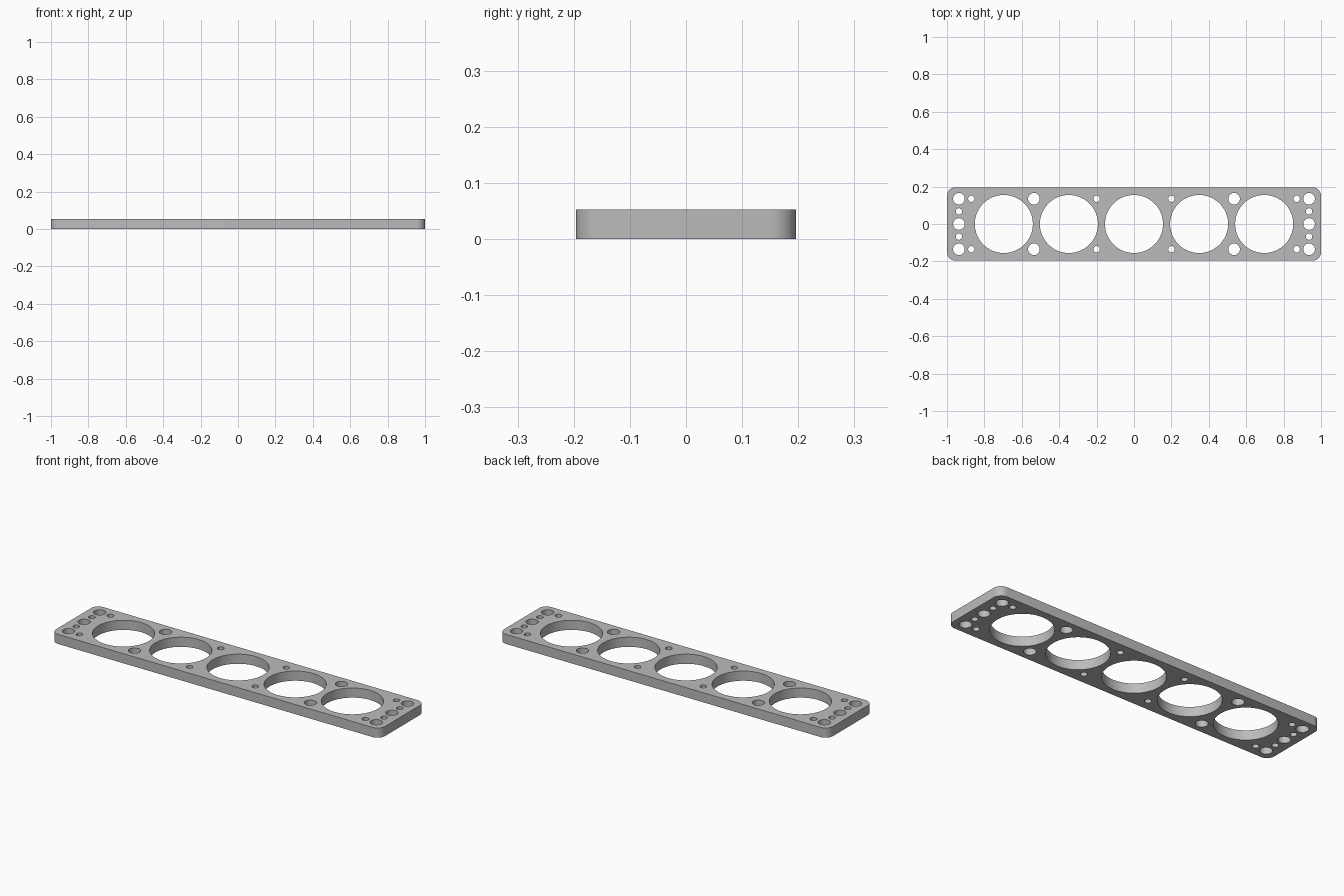
import bpy, bmesh, math
from mathutils import Matrix

if "Cube" in bpy.data.objects:
    bpy.data.objects.remove(bpy.data.objects["Cube"])

LENGTH, WIDTH, THICK, CORNER = 2.0, 0.392, 0.053, 0.045

steel = bpy.data.materials.new("grey metal")
steel.use_nodes = True
colour = (0.5, 0.5, 0.5, 1)
steel.diffuse_color = colour
steel.node_tree.nodes["Principled BSDF"].inputs["Base Color"].default_value = colour


def make_object(name, bm):
    mesh = bpy.data.meshes.new(name)
    bm.to_mesh(mesh)
    bm.free()
    mesh.materials.append(steel)
    obj = bpy.data.objects.new(name, mesh)
    bpy.context.collection.objects.link(obj)
    return obj


# Plate with rounded vertical corners
bm = bmesh.new()
bmesh.ops.create_cube(bm, size=1)
bmesh.ops.scale(bm, vec=(LENGTH, WIDTH, THICK), verts=bm.verts)
bmesh.ops.translate(bm, vec=(0, 0, THICK / 2), verts=bm.verts)
uprights = [e for e in bm.edges
            if abs(e.verts[0].co.z - e.verts[1].co.z) > THICK / 2]
bmesh.ops.bevel(bm, geom=uprights, offset=CORNER, segments=10,
                profile=0.5, affect='EDGES')
plate = make_object("gasket_plate", bm)

# Drill layout: (x, y, radius)
BORE, BOLT, PIN = 0.155, 0.031, 0.017
holes = [(i * 0.348, 0, BORE) for i in range(-2, 3)]
for sx in (-1, 1):
    holes.append((sx * 0.936, 0, BOLT))
    for sy in (-1, 1):
        y = sy * 0.135
        holes += [(sx * 0.936, y, BOLT), (sx * 0.535, y, BOLT),
                  (sx * 0.87, y, PIN), (sx * 0.2, y, PIN),
                  (sx * 0.936, y / 2, PIN)]

# All drills form one cutter
bm = bmesh.new()
for x, y, r in holes:
    bmesh.ops.create_cone(bm, cap_ends=True, segments=96 if r == BORE else 40,
                          radius1=r, radius2=r, depth=THICK * 3,
                          matrix=Matrix.Translation((x, y, THICK / 2)))
cutter = make_object("hole_cutter", bm)
cutter.hide_render = True

# Cut the holes and keep the result as plain mesh
cut = plate.modifiers.new("holes", 'BOOLEAN')
cut.operation = 'DIFFERENCE'
cut.solver = 'EXACT'
cut.object = cutter
bpy.ops.object.select_all(action='DESELECT')
plate.select_set(True)
bpy.context.view_layer.objects.active = plate
bpy.ops.object.modifier_apply(modifier=cut.name)
bpy.data.objects.remove(cutter)
bpy.ops.object.shade_smooth_by_angle(angle=math.radians(30))
